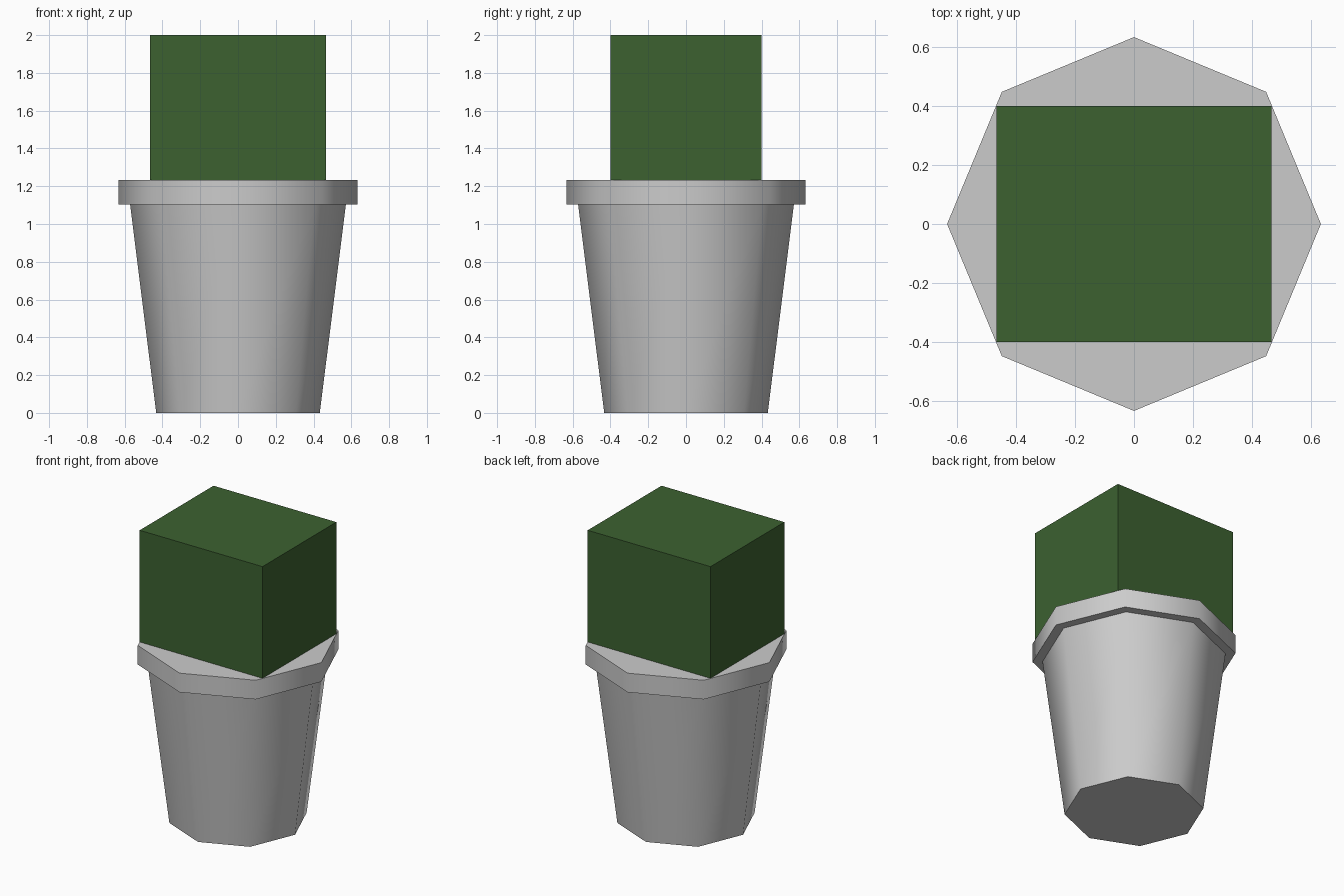
import bpy, bmesh
from math import cos, sin, tau, radians

if "Cube" in bpy.data.objects:
    bpy.data.objects.remove(bpy.data.objects["Cube"])

SIDES = 8


def finish(name, bm):
    bmesh.ops.recalc_face_normals(bm, faces=bm.faces)
    mesh = bpy.data.meshes.new(name)
    bm.to_mesh(mesh)
    bm.free()
    obj = bpy.data.objects.new(name, mesh)
    bpy.context.collection.objects.link(obj)
    return obj


def lathe(name, profile):
    """Closed solid made of stacked polygon rings, given as (radius, z)."""
    bm = bmesh.new()
    rings = [[bm.verts.new((r * cos(tau * i / SIDES), r * sin(tau * i / SIDES), z))
              for i in range(SIDES)] for r, z in profile]
    for low, high in zip(rings, rings[1:]):
        for i in range(SIDES):
            j = (i + 1) % SIDES
            bm.faces.new((low[i], low[j], high[j], high[i]))
    bm.faces.new(rings[0])
    bm.faces.new(rings[-1])
    return finish(name, bm)


# Tapered eight-sided pot with an overhanging rim
pot = lathe("plant_pot", [(0.433, 0), (0.571, 1.103), (0.633, 1.103), (0.633, 1.234)])
bpy.context.view_layer.objects.active = pot
pot.select_set(True)
bpy.ops.object.shade_smooth_by_angle(angle=radians(50))

# Block of foliage standing on the rim
bm = bmesh.new()
bmesh.ops.create_cube(bm, size=1)
bmesh.ops.scale(bm, vec=(0.932, 0.80, 0.766), verts=bm.verts)
bmesh.ops.translate(bm, vec=(0, 0, 1.617), verts=bm.verts)
foliage = finish("foliage_block", bm)

green = bpy.data.materials.new("leaf_green")
green.diffuse_color = (0.045, 0.12, 0.03, 1)
green.use_nodes = True
green.node_tree.nodes["Principled BSDF"].inputs["Base Color"].default_value = green.diffuse_color
foliage.data.materials.append(green)
